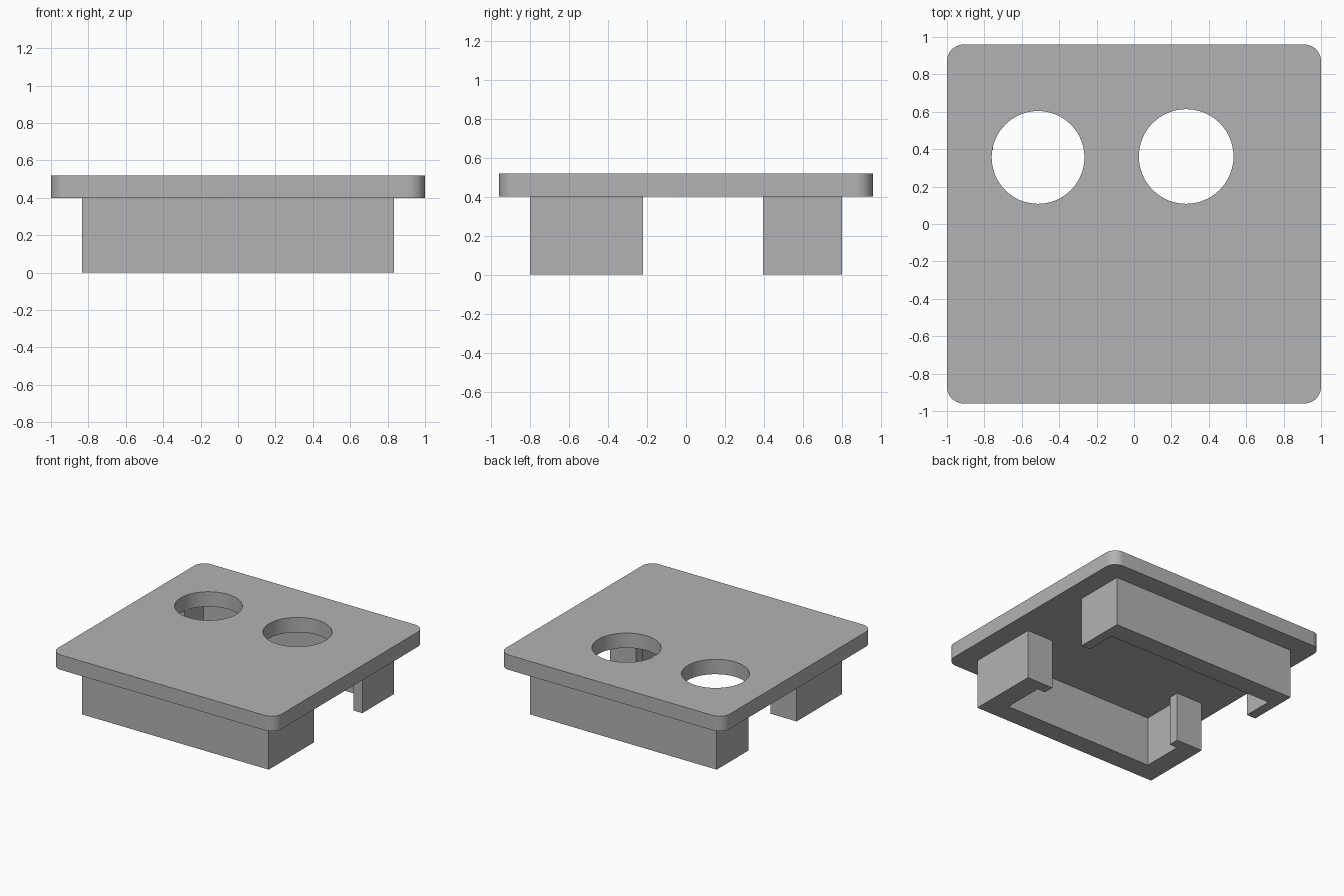
import bpy, bmesh, math

cube = bpy.data.objects.get("Cube")
if cube:
    bpy.data.objects.remove(cube, do_unlink=True)

# Single grey plastic
grey = bpy.data.materials.new("light grey")
grey.use_nodes = True
colour = (0.45, 0.45, 0.45, 1)
grey.diffuse_color = colour
grey.node_tree.nodes["Principled BSDF"].inputs["Base Color"].default_value = colour


def arc(cx, cy, r, start, end, steps):
    """Points along an arc, angles in degrees."""
    angles = [math.radians(start + (end - start) * i / steps) for i in range(steps + 1)]
    return [(cx + r * math.cos(a), cy + r * math.sin(a)) for a in angles]


def circle(cx, cy, r, steps=64):
    return arc(cx, cy, r, 0, 360, steps)[:-1]


def rounded_rectangle(hx, hy, r):
    corners = [(1, 1, 0), (-1, 1, 90), (-1, -1, 180), (1, -1, 270)]
    points = []
    for sx, sy, a in corners:
        points += arc(sx * (hx - r), sy * (hy - r), r, a, a + 90, 10)
    return points


def prism(name, outlines, z0, z1):
    """Extrude flat outlines; inner outlines become through holes."""
    curve = bpy.data.curves.new(name, "CURVE")
    curve.dimensions = "2D"
    curve.fill_mode = "BOTH"
    curve.extrude = (z1 - z0) / 2
    for points in outlines:
        spline = curve.splines.new("POLY")
        spline.points.add(len(points) - 1)
        for p, (x, y) in zip(spline.points, points):
            p.co = (x, y, 0, 1)
        spline.use_cyclic_u = True
    obj = bpy.data.objects.new(name, curve)
    bpy.context.collection.objects.link(obj)
    bpy.ops.object.select_all(action="DESELECT")
    obj.select_set(True)
    bpy.context.view_layer.objects.active = obj
    bpy.ops.object.convert(target="MESH")
    obj = bpy.context.view_layer.objects.active

    # Weld the caps to the walls and put the base at its height
    bm = bmesh.new()
    bm.from_mesh(obj.data)
    bmesh.ops.remove_doubles(bm, verts=bm.verts, dist=0.0001)
    bmesh.ops.translate(bm, verts=bm.verts, vec=(0, 0, (z0 + z1) / 2))
    bmesh.ops.recalc_face_normals(bm, faces=bm.faces)
    bm.to_mesh(obj.data)
    bm.free()
    obj.data.materials.clear()
    obj.data.materials.append(grey)
    bpy.ops.object.shade_smooth_by_angle(angle=math.radians(30))
    return obj


def mirrored(half, centre):
    """Complete a half outline across x = 0, then shift it to its centre."""
    full = half + [(-x, y) for x, y in reversed(half)]
    return [(x + centre, y) for x, y in full]


# Cover plate with rounded corners and two round holes
prism("cover_plate",
      [rounded_rectangle(1.0, 0.96, 0.09),
       circle(-0.513, 0.356, 0.248),
       circle(0.279, 0.361, 0.253)], 0.40, 0.52)

# Front bracket: wall, two arms, and lips turned inward at the ends
front = [(0.835, -0.80), (0.835, -0.22), (0.60, -0.22),
         (0.60, -0.305), (0.67, -0.305), (0.67, -0.64)]
front_outline = [front[0], front[1], front[2], front[3], front[4], front[5]]
prism("front_bracket", [mirrored(front_outline, 0)], 0, 0.40)

# Back bracket: wall with two thin arms
back = [(0.835, 0.80), (0.835, 0.395), (0.755, 0.395), (0.755, 0.64)]
prism("back_bracket", [mirrored(back, 0)], 0, 0.40)
